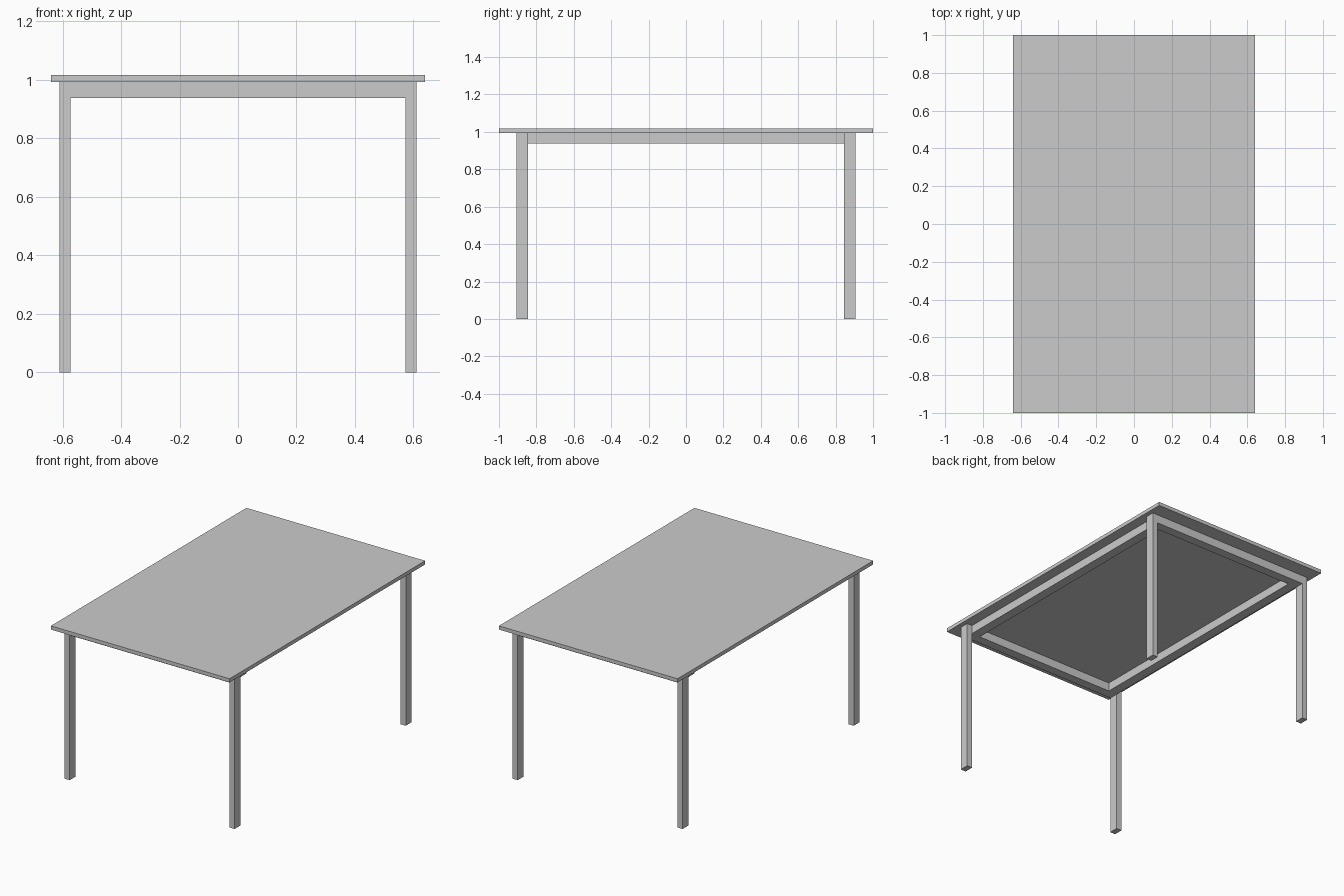
import bpy
import bmesh

if "Cube" in bpy.data.objects:
    bpy.data.objects.remove(bpy.data.objects["Cube"])

TOP_LOW, TOP_HIGH = 0.993, 1.017
RAIL_LOW = 0.938
LEG_OUT, LEG_IN = 0.61, 0.572      # leg extents in x
FRAME_IN, FRAME_OUT = 0.845, 0.905  # leg extents in y
RAIL_IN = 0.51                     # inner face of the long rails


def finish(name, bm):
    bmesh.ops.recalc_face_normals(bm, faces=bm.faces)
    mesh = bpy.data.meshes.new(name)
    bm.to_mesh(mesh)
    bm.free()
    obj = bpy.data.objects.new(name, mesh)
    bpy.context.collection.objects.link(obj)
    return obj


def extrude_profile(name, points, y0, y1):
    """Extrude an (x, z) outline from y0 to y1."""
    bm = bmesh.new()
    face = bm.faces.new([bm.verts.new((x, y0, z)) for x, z in points])
    new = bmesh.ops.extrude_face_region(bm, geom=[face], use_keep_orig=True)["geom"]
    verts = [g for g in new if isinstance(g, bmesh.types.BMVert)]
    bmesh.ops.translate(bm, verts=verts, vec=(0, y1 - y0, 0))
    return finish(name, bm)


def slab(name, x0, x1, y0, y1, z0, z1):
    return extrude_profile(name, [(x0, z0), (x1, z0), (x1, z1), (x0, z1)], y0, y1)


# Tabletop
slab("tabletop", -0.64, 0.64, -1, 1, TOP_LOW, TOP_HIGH)

# End frames: two legs joined by a flush short rail
arch = [(-LEG_OUT, 0), (-LEG_IN, 0), (-LEG_IN, RAIL_LOW), (LEG_IN, RAIL_LOW),
        (LEG_IN, 0), (LEG_OUT, 0), (LEG_OUT, TOP_LOW), (-LEG_OUT, TOP_LOW)]
extrude_profile("front_leg_frame", arch, -FRAME_OUT, -FRAME_IN)
extrude_profile("back_leg_frame", arch, FRAME_IN, FRAME_OUT)

# Long rails, set just inside the legs
slab("right_rail", RAIL_IN, LEG_IN, -FRAME_IN, FRAME_IN, RAIL_LOW, TOP_LOW)
slab("left_rail", -LEG_IN, -RAIL_IN, -FRAME_IN, FRAME_IN, RAIL_LOW, TOP_LOW)
